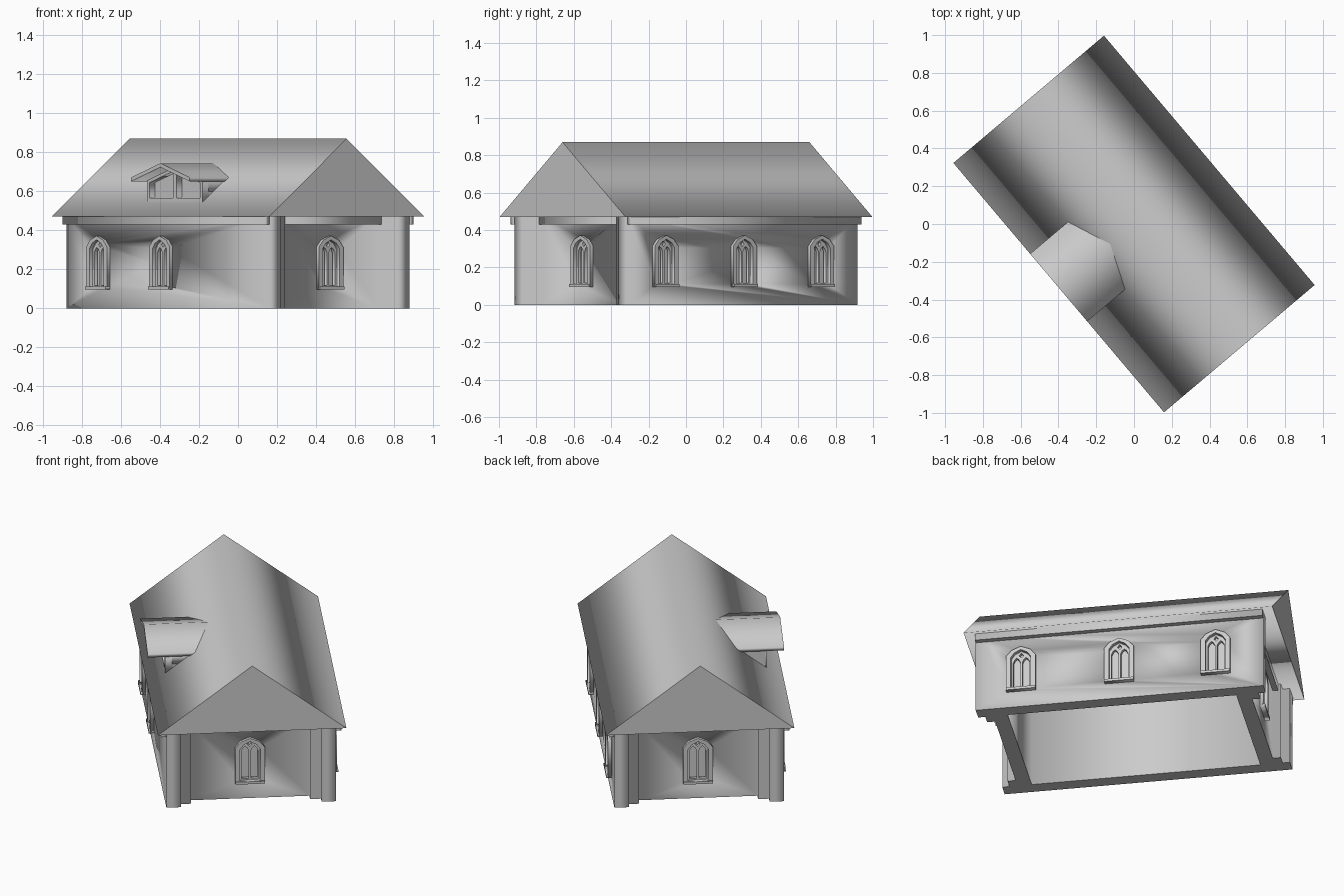
import bpy, bmesh, math
from mathutils import Matrix

if "Cube" in bpy.data.objects:
    bpy.data.objects.remove(bpy.data.objects["Cube"])

T = Matrix.Translation
def R(a, axis): return Matrix.Rotation(math.radians(a), 4, axis)
TURN = R(-49.8, 'Z')          # whole building is turned on the ground
UP = R(90, 'X')               # profile drawn in x/z, extruded toward -y
ALONG = R(90, 'Z') @ UP       # profile drawn in y/z, extruded toward +x


def plate(name, loops, lo, hi, m=Matrix()):
    """Extrude closed outlines (first outer, rest holes) between lo and hi."""
    cu = bpy.data.curves.new(name, 'CURVE')
    cu.dimensions, cu.fill_mode, cu.extrude = '2D', 'BOTH', (hi - lo) / 2
    for loop in loops:
        s = cu.splines.new('POLY')
        s.points.add(len(loop) - 1)
        for p, (x, y) in zip(s.points, loop):
            p.co = (x, y, 0, 1)
        s.use_cyclic_u = True
    tmp = bpy.data.objects.new(name, cu)
    bpy.context.collection.objects.link(tmp)
    bpy.context.view_layer.update()
    me = bpy.data.meshes.new_from_object(tmp.evaluated_get(bpy.context.evaluated_depsgraph_get()))
    bpy.data.objects.remove(tmp)
    bm = bmesh.new()
    bm.from_mesh(me)
    bmesh.ops.remove_doubles(bm, verts=bm.verts, dist=1e-5)
    bmesh.ops.recalc_face_normals(bm, faces=bm.faces)
    bm.transform(TURN @ m @ T((0, 0, (lo + hi) / 2)))
    bm.to_mesh(me)
    bm.free()
    ob = bpy.data.objects.new(name, me)
    bpy.context.collection.objects.link(ob)
    return ob


def mirrored(half):
    """Complete a right-hand outline across x = 0."""
    return half + [(-x, y) for x, y in reversed(half) if x > 1e-6]


def rect(x0, x1, y0, y1):
    return [(x0, y0), (x1, y0), (x1, y1), (x0, y1)]


# walls: footprint with stepped corner pilasters, hollow inside
right = [(.805, -.47), (.805, -.39), (.765, -.39), (.765, -.33), (.72, -.33),
         (.72, .33), (.765, .33), (.765, .39), (.805, .39), (.805, .47)]
footprint = right + [(-x, y) for x, y in reversed(right)]
walls = plate("walls", [footprint, rect(-.64, .64, -.39, .39)], 0, .47)

# cornices under the eaves
for s in (-1, 1):
    plate("side_cornice", [rect(-.805, .805, *sorted((s * .47, s * .50)))], .43, .47)
    plate("end_cornice", [rect(*sorted((s * .72, s * .75)), -.33, .33)], .43, .47)

# main gable roof
plate("roof", [[(-.522, .47), (.522, .47), (0, .87)]], -.864, .864, ALONG)

# gothic windows
outer = mirrored([(.082, .10), (.082, .315), (.052, .35), (0, .372)])
opening = mirrored([(.056, .112), (.056, .305), (.036, .333), (0, .352)])
lancet = [(.006, .118), (.046, .118), (.046, .285), (.037, .303), (.026, .313),
          (.015, .303), (.006, .285)]
lancet_l = [(-x, z) for x, z in lancet]
eye = [(0, .312), (.013, .326), (0, .343), (-.013, .326)]
spots = [(0, .47, -.545), (0, .47, -.045), (180, .47, -.55), (180, .47, 0),
         (180, .47, .54), (90, .72, 0), (-90, .72, 0)]
for turn, dist, off in spots:
    m = R(turn, 'Z') @ T((off, -dist, 0)) @ UP
    cutter = plate("window_cutter", [opening], -.035, .05, m)
    cutter.hide_render = True
    mod = walls.modifiers.new("recess", 'BOOLEAN')
    mod.operation, mod.solver, mod.object = 'DIFFERENCE', 'EXACT', cutter
    bpy.context.view_layer.objects.active = walls
    bpy.ops.object.modifier_apply(modifier=mod.name)
    bpy.data.objects.remove(cutter)
    plate("window_frame", [outer, opening], 0, .02, m)
    plate("window_tracery", [opening, lancet, lancet_l, eye], -.025, -.005, m)
    plate("window_sill", [rect(-.082, .082, .097, .112)], 0, .028, m)

# dormer: solid body, front frame with two panes, overhanging roof
gable = mirrored([(.22, .54), (.22, .655), (0, .724)])
plate("dormer_body", [mirrored([(.22, .60), (.22, .655), (0, .724)])], .25, .385, UP)
plate("dormer_back", [gable], .38, .39, UP)
pane = [(.015, .565), (.2, .565), (.2, .645), (.015, .703)]
plate("dormer_front", [gable, pane, [(-x, z) for x, z in pane]], .388, .425, UP)
# side cheeks reach down to the main roof
for s in (-1, 1):
    plate("dormer_cheek", [[(-.42, .54), (-.28, .645), (-.28, .655), (-.42, .655)]],
          *sorted((s * .20, s * .22)), ALONG)
plate("dormer_roof", [mirrored([(.234, .651), (.234, .671), (0, .744)])[:3]
                      + [(-.234, .671), (-.234, .651), (0, .724)]], .165, .522, UP)
